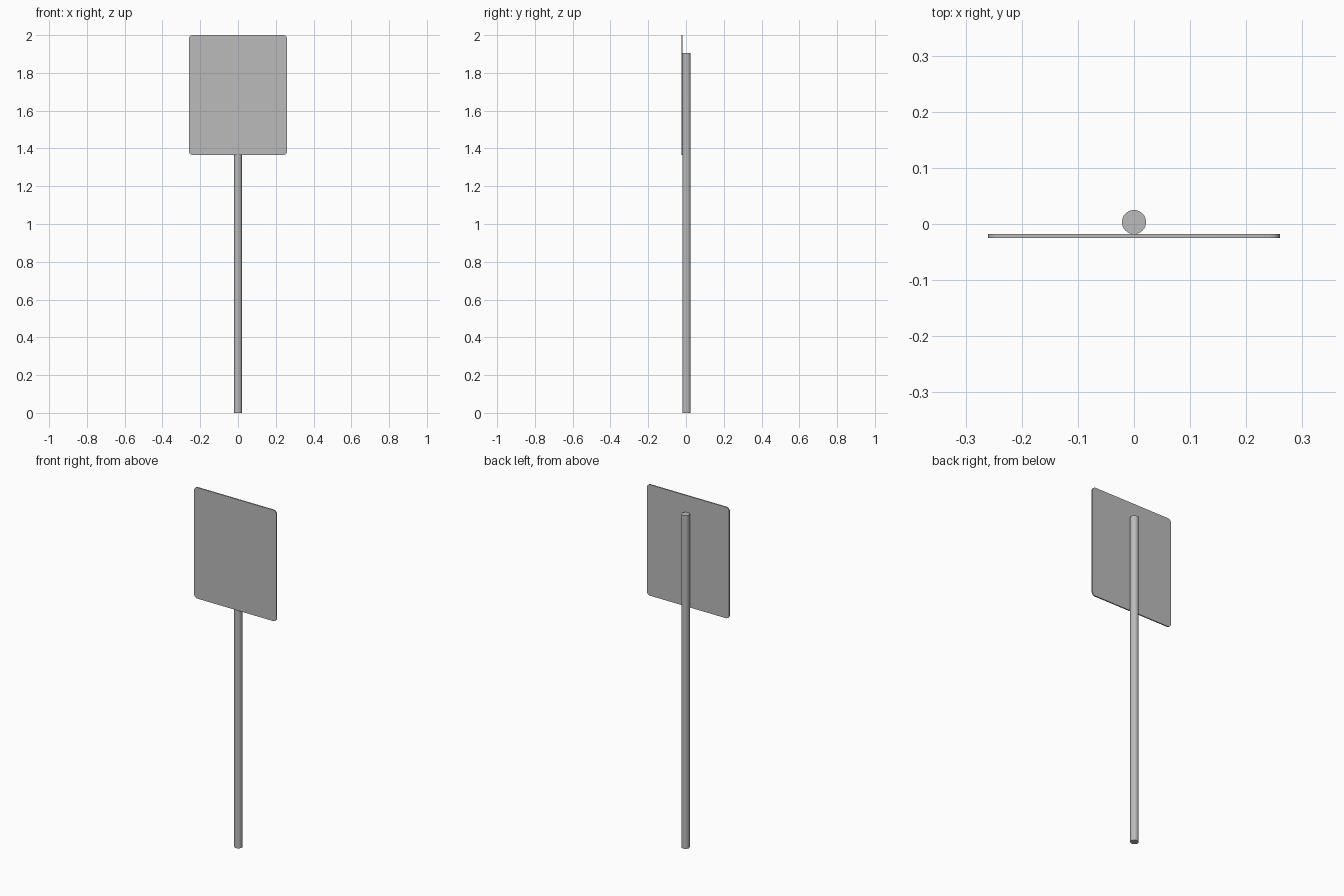
import bpy
import math

default = bpy.data.objects.get("Cube")
if default:
    bpy.data.objects.remove(default, do_unlink=True)

# Galvanised metal
metal = bpy.data.materials.new("metal grey")
metal.use_nodes = True
GREY = (0.5, 0.5, 0.5, 1)
metal.diffuse_color = GREY
metal.node_tree.nodes["Principled BSDF"].inputs["Base Color"].default_value = GREY

WIDTH, BOTTOM, TOP = 0.52, 1.365, 2.0
FRONT, THICK = -0.025, 0.007
CORNER = 0.02
POLE_RADIUS, POLE_HEIGHT = 0.0215, 1.905


def finish(obj, name):
    obj.name = name
    obj.data.materials.append(metal)
    bpy.ops.object.shade_smooth_by_angle(angle=math.radians(40))


# Round pole, touching the back of the panel
bpy.ops.mesh.primitive_cylinder_add(
    vertices=32, radius=POLE_RADIUS, depth=POLE_HEIGHT,
    location=(0, FRONT + THICK + POLE_RADIUS, POLE_HEIGHT / 2))
finish(bpy.context.object, "pole")

# Flat panel with rounded corners: outline walked corner by corner
outline = []
for quarter, (sx, sz) in enumerate([(1, 1), (-1, 1), (-1, -1), (1, -1)]):
    cx = sx * (WIDTH / 2 - CORNER)
    cz = (TOP + BOTTOM) / 2 + sz * ((TOP - BOTTOM) / 2 - CORNER)
    for step in range(7):
        a = math.radians(90 * quarter + 15 * step)
        outline.append((cx + CORNER * math.cos(a), cz + CORNER * math.sin(a)))

n = len(outline)
verts = [(x, y, z) for y in (FRONT, FRONT + THICK) for x, z in outline]
faces = [tuple(range(n)), tuple(reversed(range(n, 2 * n)))]
faces += [(i, i + n, (i + 1) % n + n, (i + 1) % n) for i in range(n)]
mesh = bpy.data.meshes.new("sign_panel")
mesh.from_pydata(verts, [], faces)
panel = bpy.data.objects.new("sign_panel", mesh)
bpy.context.collection.objects.link(panel)
bpy.ops.object.select_all(action="DESELECT")
panel.select_set(True)
bpy.context.view_layer.objects.active = panel
finish(panel, "sign_panel")
